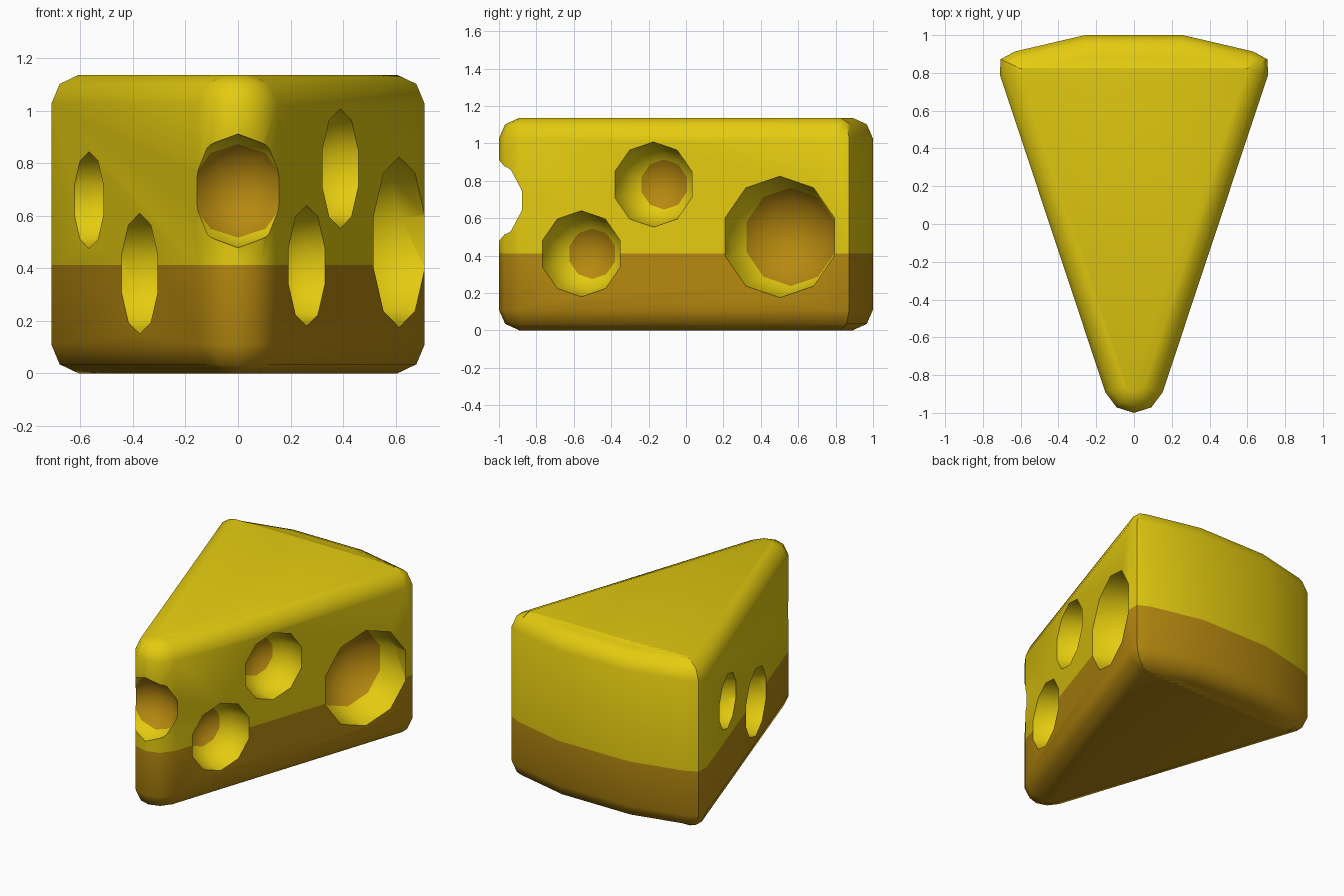
import bpy, bmesh, math
from mathutils import Vector

if "Cube" in bpy.data.objects:
    bpy.data.objects.remove(bpy.data.objects["Cube"])


def make_material(name, colour):
    m = bpy.data.materials.new(name)
    m.use_nodes = True
    m.diffuse_color = colour
    m.node_tree.nodes["Principled BSDF"].inputs["Base Color"].default_value = colour
    return m


MATERIALS = [make_material("cheese yellow", (0.78, 0.60, 0.005, 1)),
             make_material("cheese orange", (0.47, 0.25, 0.005, 1))]
HEIGHT, ROUND, BAND = 1.137, 0.11, 0.412
SLOPE = math.radians(18.5)  # how far the side walls turn toward the front


def new_object(name, bm):
    bmesh.ops.recalc_face_normals(bm, faces=bm.faces)
    mesh = bpy.data.meshes.new(name)
    bm.to_mesh(mesh)
    bm.free()
    for m in MATERIALS:
        mesh.materials.append(m)
    obj = bpy.data.objects.new(name, mesh)
    bpy.context.collection.objects.link(obj)
    return obj


# Half outline of the wedge: (centre x, centre y, radius, direction in degrees)
half = [(0, -0.84, 0.16, -55), (0, -0.84, 0.16, -18.5),
        (0.606, 0.826, ROUND, -18.5), (0.606, 0.826, ROUND, 25),
        (0.606, 0.806, ROUND, 77), (0.25, 0.89, ROUND, 84)]
outline = [(0, -0.84, 0.16, -90)] + half
outline += [(-x, y, r, 180 - a) for x, y, r, a in reversed(half)]

# Wedge body as stacked rings, inset at the top and bottom for rounded edges
edge = [(0, ROUND), (0.035, 0.033), (ROUND, 0)]
levels = edge + [(BAND, 0)] + [(HEIGHT - z, d) for z, d in reversed(edge)]
bm = bmesh.new()
rings = []
for z, inset in levels:
    ring = []
    for x, y, r, a in outline:
        t = math.radians(a)
        ring.append(bm.verts.new((x + (r - inset) * math.cos(t),
                                  y + (r - inset) * math.sin(t), z)))
    rings.append(ring)
for low, high in zip(rings, rings[1:]):
    for i in range(len(low)):
        j = (i + 1) % len(low)
        bm.faces.new((low[i], low[j], high[j], high[i]))
bm.faces.new(rings[0])
bm.faces.new(rings[-1])
for f in bm.faces:
    f.material_index = 1 if f.calc_center_median().z < BAND else 0
body = new_object("cheese_wedge", bm)


# Round holes: yellow walls with an orange patch at the deepest part
def hole(name, centre, outward, radius, patch_angle):
    axis = Vector(outward).normalized()
    bm = bmesh.new()
    bmesh.ops.create_uvsphere(bm, u_segments=10, v_segments=10, radius=radius)
    turn = axis.to_track_quat("Z", "Y").to_matrix()
    bmesh.ops.rotate(bm, verts=bm.verts, matrix=turn)
    for f in bm.faces:
        inward = -f.calc_center_median().normalized().dot(axis)
        f.material_index = 1 if inward > math.cos(math.radians(patch_angle)) else 0
    bmesh.ops.translate(bm, verts=bm.verts, vec=centre)
    cutter = new_object(name, bm)
    cutter.hide_render = True
    mod = body.modifiers.new(name, "BOOLEAN")
    mod.operation, mod.solver, mod.object = "DIFFERENCE", "EXACT", cutter
    return cutter


def wall_hole(name, side, y, z, radius, patch_angle):
    x = 0.152 + math.tan(SLOPE) * (y + 0.89)
    outward = (side * math.cos(SLOPE), -math.sin(SLOPE), 0)
    return hole(name, (side * x, y, z), outward, radius, patch_angle)


cutters = [
    hole("tip_hole", (0, -1.02, 0.695), (0, -1, 0), 0.22, 54),
    wall_hole("left_front_hole", 1, -0.56, 0.41, 0.23, 38),
    wall_hole("left_middle_hole", 1, -0.175, 0.78, 0.228, 38),
    wall_hole("left_back_hole", 1, 0.5, 0.5, 0.325, 54),
    wall_hole("right_front_hole", -1, -0.22, 0.38, 0.23, 38),
    wall_hole("right_back_hole", -1, 0.36, 0.66, 0.185, 38),
]

# Bake the cuts, then drop the cutters
bpy.context.view_layer.update()
graph = bpy.context.evaluated_depsgraph_get()
carved = bpy.data.meshes.new_from_object(body.evaluated_get(graph))
body.modifiers.clear()
body.data = carved
for c in cutters:
    bpy.data.objects.remove(c)

bpy.ops.object.select_all(action="DESELECT")
body.select_set(True)
bpy.context.view_layer.objects.active = body
bpy.ops.object.shade_smooth_by_angle(angle=math.radians(50))
